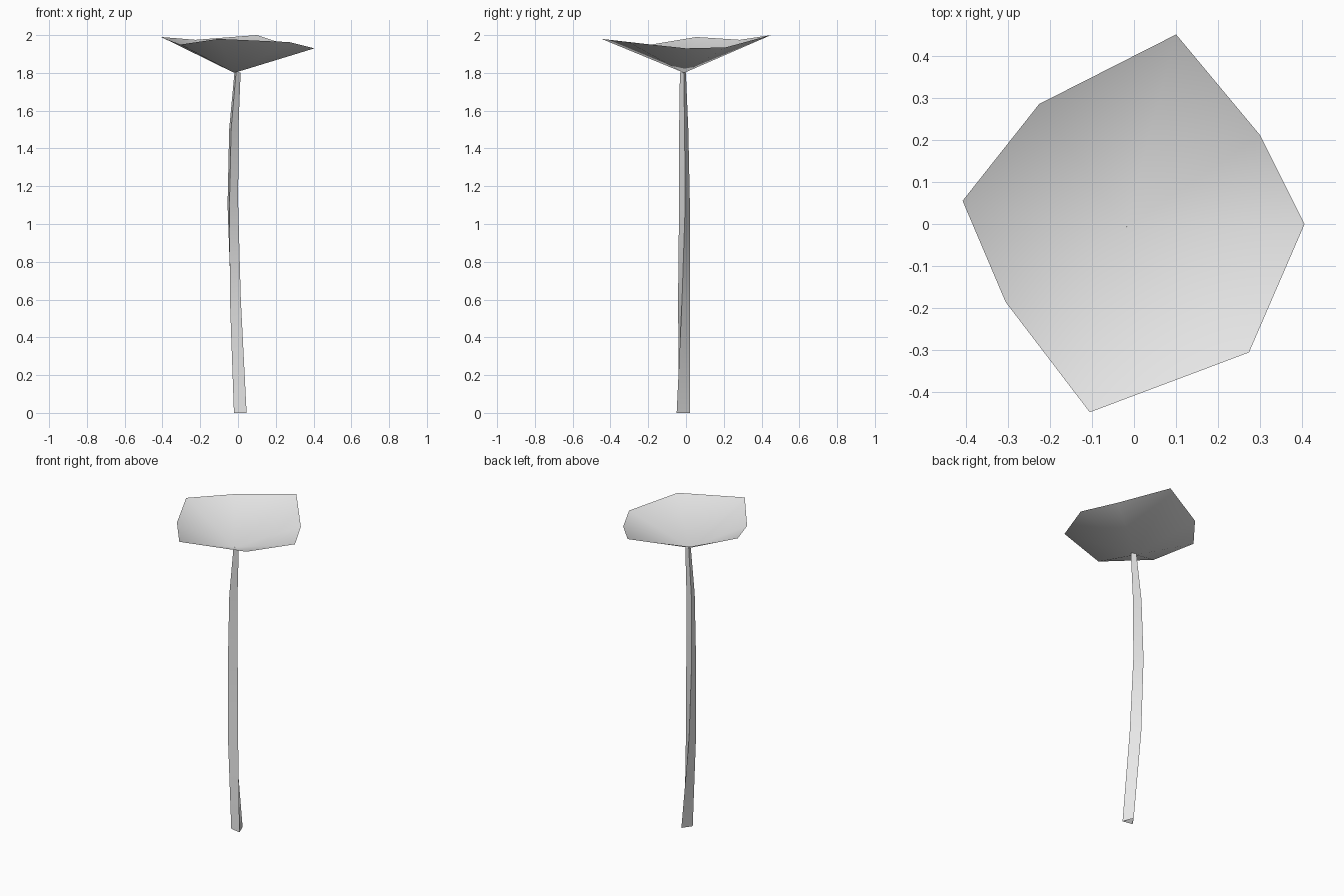
import bpy
from math import cos, sin, radians

cube = bpy.data.objects.get("Cube")
if cube:
    bpy.data.objects.remove(cube, do_unlink=True)

# Plain grey material
grey = bpy.data.materials.new("light_grey")
grey.use_nodes = True
grey.diffuse_color = (0.8, 0.8, 0.8, 1)
bsdf = next(n for n in grey.node_tree.nodes if n.type == 'BSDF_PRINCIPLED')
bsdf.inputs["Base Color"].default_value = grey.diffuse_color


def make(name, verts, faces, angle):
    mesh = bpy.data.meshes.new(name)
    mesh.from_pydata(verts, [], faces)
    mesh.materials.append(grey)
    obj = bpy.data.objects.new(name, mesh)
    bpy.context.collection.objects.link(obj)
    bpy.ops.object.select_all(action='DESELECT')
    obj.select_set(True)
    bpy.context.view_layer.objects.active = obj
    bpy.ops.object.shade_smooth_by_angle(angle=radians(angle))
    return obj


# Flower head: an open, uneven eight-sided bowl fanned from its centre
rim = [(0.405, 0, 1.93), (0.30, 0.21, 1.935), (0.10, 0.45, 2.0),
       (-0.225, 0.285, 1.975), (-0.407, 0.055, 1.99), (-0.305, -0.185, 1.95),
       (-0.105, -0.447, 1.98), (0.273, -0.305, 1.963)]
n = len(rim)
make("flower_head", [(-0.02, -0.01, 1.8)] + rim,
     [(0, i + 1, (i + 1) % n + 1) for i in range(n)], 80)

# Stem: a bent, twisting three-sided tube; each ring is x, y, z, radius, twist
rings = [(0.016, -0.021, 0, 0.041, 0), (-0.021, -0.012, 0.6, 0.037, 30),
         (-0.033, -0.005, 1.1, 0.034, 45), (-0.027, -0.009, 1.5, 0.029, 47),
         (-0.005, -0.014, 1.803, 0.019, 50)]
corners = (-156, -44, 86)
verts = [(x + r * cos(radians(a + twist)), y + r * sin(radians(a + twist)), z)
         for x, y, z, r, twist in rings for a in corners]
faces = []
for k in range(len(rings) - 1):
    for i in range(3):
        j = (i + 1) % 3
        faces.append((3 * k + i, 3 * k + j, 3 * k + 3 + j, 3 * k + 3 + i))
make("stem", verts, faces, 30)
